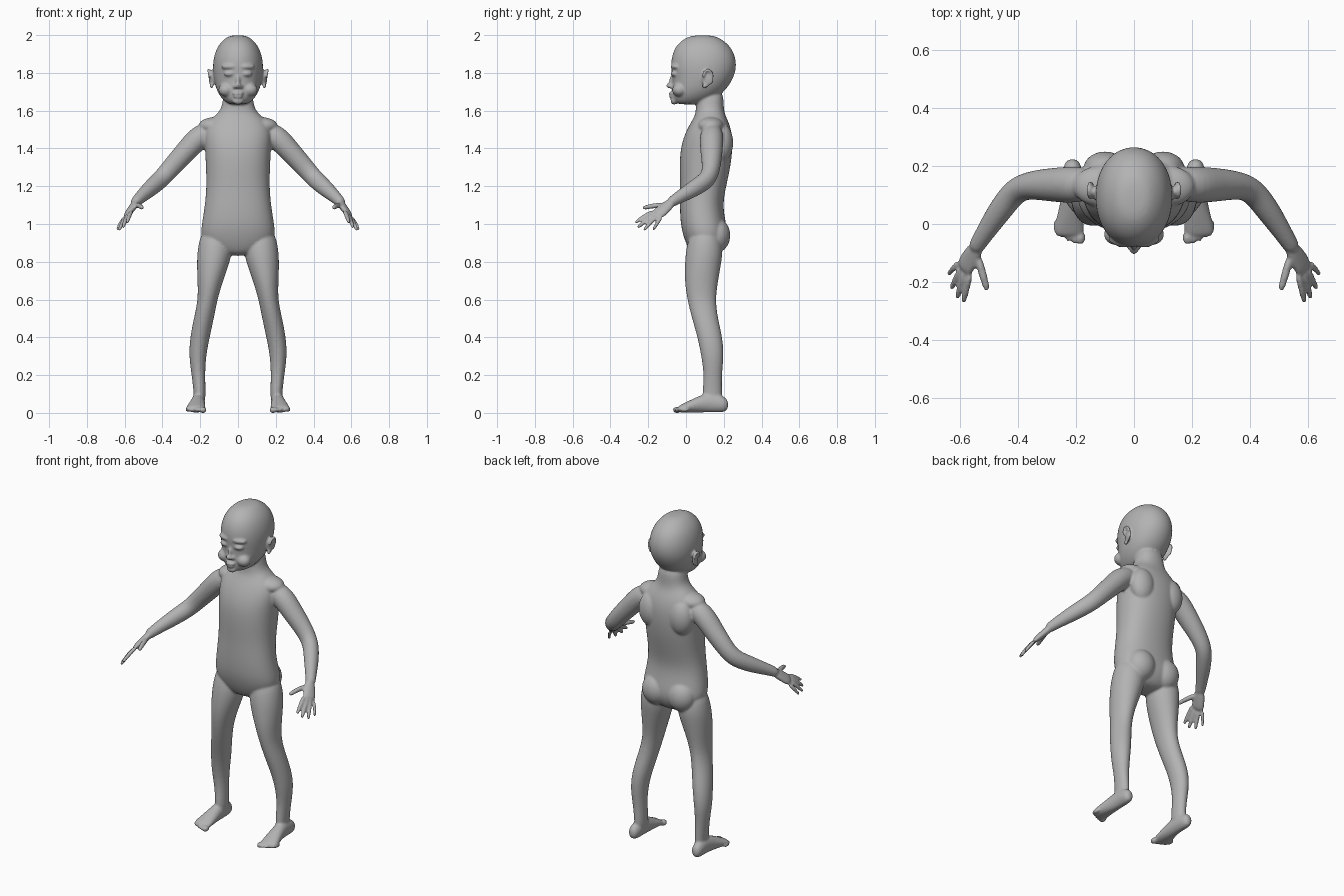
import bpy
import bmesh
from math import sin, cos, pi, copysign
from mathutils import Vector, Matrix

SIDES = 16
X, Y, Z = Vector((1, 0, 0)), Vector((0, 1, 0)), Vector((0, 0, 1))

default_cube = bpy.data.objects.get("Cube")
if default_cube:
    bpy.data.objects.remove(default_cube, do_unlink=True)

bm = bmesh.new()


def soft(value, power):
    """Rounded-box version of a sine or cosine value."""
    return copysign(abs(value) ** power, value)


def loft(rings, u=None, v=None, paired=False, power=1.0):
    """Skin (centre, u radius, v radius) rings; frames follow the path if not given."""
    centres = [Vector(ring[0]) for ring in rings]
    for side in ((1, -1) if paired else (1,)):
        loops = []
        for i, (_, ru, rv) in enumerate(rings):
            tangent = centres[min(i + 1, len(rings) - 1)] - centres[max(i - 1, 0)]
            across = u or tangent.cross(Z).normalized()
            other = v or tangent.cross(across).normalized()
            loop = []
            for k in range(SIDES):
                angle = 2 * pi * k / SIDES
                point = (centres[i] + across * ru * soft(cos(angle), power)
                         + other * rv * soft(sin(angle), power))
                point.x *= side
                loop.append(bm.verts.new(point))
            loops.append(loop)
        for low, high in zip(loops, loops[1:]):
            for k in range(SIDES):
                n = (k + 1) % SIDES
                bm.faces.new((low[k], low[n], high[n], high[k]))
        bm.faces.new(loops[0])
        bm.faces.new(loops[-1])


def column(rows, paired=False, power=1.0):
    """Upright loft from (z, x middle, half width, front y, back y) rows."""
    loft([((x, (front + back) / 2, z), half, (back - front) / 2)
          for z, x, half, front, back in rows], X, Y, paired, power)


def blob(place, radii, paired=False, tilt=0.0):
    """Ellipsoid, tilted about the upright axis."""
    for side in ((1, -1) if paired else (1,)):
        centre = Vector((place[0] * side, place[1], place[2]))
        matrix = (Matrix.Translation(centre) @ Matrix.Rotation(tilt * side, 4, "Z")
                  @ Matrix.Diagonal((*radii, 1)))
        bmesh.ops.create_uvsphere(bm, u_segments=SIDES, v_segments=SIDES // 2,
                                  radius=1.04, matrix=matrix)


def finger(base, tip, radius):
    """Slightly bent tapered digit from knuckle to tip."""
    base, tip = Vector(base), Vector(tip)
    middle = base.lerp(tip, .5) + Z * .006
    end = tip.lerp(base, .08)
    loft([(base, radius, radius), (middle, radius, radius),
          (end, radius * .85, radius * .85), (tip, radius * .5, radius * .5)],
         paired=True)


# Torso, from the lower hips up to the neck
column([
    (.83, 0, .07, .04, .16), (.87, 0, .16, .01, .2), (.93, 0, .203, -.015, .225),
    (1.0, 0, .196, -.032, .215), (1.1, 0, .178, -.035, .195),
    (1.2, 0, .17, -.033, .215), (1.3, 0, .173, -.037, .238),
    (1.4, 0, .178, -.033, .25), (1.48, 0, .185, -.008, .247),
    (1.54, 0, .165, .025, .228), (1.58, 0, .115, .05, .207),
    (1.62, 0, .082, .05, .2), (1.72, 0, .08, .06, .2),
], power=.88)
blob((.085, .16, .94), (.085, .075, .09), paired=True)

# Shoulder blades and collar slope
blob((.1, .19, 1.43), (.075, .06, .1), paired=True)
blob((.12, .13, 1.52), (.09, .07, .045), paired=True)

# Legs
column([
    (.98, .115, .075, .03, .17), (.88, .12, .095, 0, .2), (.8, .13, .09, -.008, .19),
    (.7, .147, .069, -.01, .172), (.6, .16, .052, .005, .157),
    (.5, .181, .054, .03, .17), (.4, .202, .053, .06, .195),
    (.3, .215, .046, .08, .202), (.2, .21, .036, .095, .19),
    (.1, .202, .032, .085, .192), (.04, .205, .03, .09, .19),
], paired=True)

# Feet, from heel to ball
loft([((x, y, z), half, high) for y, x, z, half, high in (
    (.224, .212, .042, .018, .026), (.2, .212, .045, .034, .044),
    (.13, .21, .058, .035, .056), (.06, .215, .044, .042, .043),
    (0, .222, .029, .052, .028), (-.03, .224, .022, .052, .02),
    (-.045, .224, .018, .045, .014))], X, Z, paired=True)

# Toes, shrinking outwards
for i in range(5):
    size = .017 - .0018 * i if i == 0 else .0125 - .0006 * i
    blob((.184 + .021 * i, -.047 + .0025 * i * i, .016), (size, .024, size), paired=True)

# Arms
loft([((.13, .14, 1.5), .05, .05), ((.205, .135, 1.465), .066, .066),
      ((.275, .135, 1.385), .06, .058), ((.34, .135, 1.315), .052, .054),
      ((.4, .125, 1.245), .046, .05), ((.445, .07, 1.205), .045, .048),
      ((.49, .005, 1.165), .038, .04), ((.535, -.065, 1.125), .029, .03),
      ((.55, -.09, 1.105), .028, .026)], paired=True)

# Palms, flattened across the knuckle line
knuckles = Vector((.045, .05, -.04)).normalized()
palm_way = Vector((.05, -.09, -.07))
palm_normal = knuckles.cross(palm_way).normalized()
loft([((.535, -.07, 1.12), .026, .022), ((.557, -.105, 1.09), .035, .02),
      ((.575, -.135, 1.065), .04, .018), ((.588, -.16, 1.047), .037, .014)],
     knuckles, palm_normal, paired=True)

# Fingers and thumbs
for base, tip, radius in (
        ((.563, -.165, 1.07), (.588, -.272, 1.005), .012),
        ((.58, -.16, 1.055), (.61, -.258, .98), .0125),
        ((.594, -.15, 1.043), (.63, -.225, .965), .012),
        ((.604, -.13, 1.033), (.64, -.175, .967), .0105),
        ((.54, -.105, 1.1), (.505, -.23, 1.085), .0145)):
    finger(base, tip, radius)

# Head
column([
    (1.632, 0, .045, -.045, .08), (1.65, 0, .074, -.07, .13),
    (1.68, 0, .1, -.076, .18), (1.72, 0, .12, -.076, .222),
    (1.77, 0, .131, -.076, .253), (1.82, 0, .137, -.083, .27),
    (1.88, 0, .133, -.082, .268), (1.94, 0, .112, -.06, .24),
    (1.98, 0, .075, -.015, .19), (2.0, 0, .04, .035, .14),
], power=.95)

# Nose, lips, chin and cheeks
blob((0, -.086, 1.732), (.016, .019, .014))
blob((0, -.074, 1.755), (.011, .017, .032))
blob((.015, -.077, 1.727), (.011, .014, .01), paired=True)
blob((0, -.078, 1.692), (.03, .014, .008))
blob((0, -.076, 1.674), (.025, .014, .008))
blob((0, -.062, 1.652), (.03, .02, .02))
blob((.062, -.035, 1.71), (.042, .038, .035), paired=True)

# Eyelids and brow
blob((.05, -.064, 1.795), (.026, .016, .013), paired=True, tilt=.35)
blob((.052, -.062, 1.833), (.04, .016, .013), paired=True, tilt=.35)

# Ears: a thin shell with a raised rim and a lobe
blob((.14, .112, 1.772), (.011, .03, .044), paired=True, tilt=-.35)
rim = [(.15 + .006 * sin(a), .116 + .026 * cos(a), 1.776 + .04 * sin(a))
       for a in (k * pi / 6 - pi / 3 for k in range(9))]
loft([(point, .0085, .0085) for point in rim], paired=True)
blob((.14, .098, 1.73), (.01, .014, .014), paired=True)

bmesh.ops.recalc_face_normals(bm, faces=bm.faces)
mesh = bpy.data.meshes.new("figure_body")
bm.to_mesh(mesh)
bm.free()
body = bpy.data.objects.new("figure_body", mesh)
bpy.context.collection.objects.link(body)

# Plain grey surface
grey = bpy.data.materials.new("plain_grey")
grey.use_nodes = True
colour = (.45, .45, .45, 1)
grey.diffuse_color = colour
grey.node_tree.nodes["Principled BSDF"].inputs["Base Color"].default_value = colour
mesh.materials.append(grey)

# Round the parts, fuse them into one skin and soften the joins
rounding = body.modifiers.new("rounding", "SUBSURF")
rounding.levels = rounding.render_levels = 2
fuse = body.modifiers.new("fuse", "REMESH")
fuse.mode = "VOXEL"
fuse.voxel_size = .0065
fuse.use_smooth_shade = True
soften = body.modifiers.new("soften", "SMOOTH")
soften.factor = .5
soften.iterations = 5
